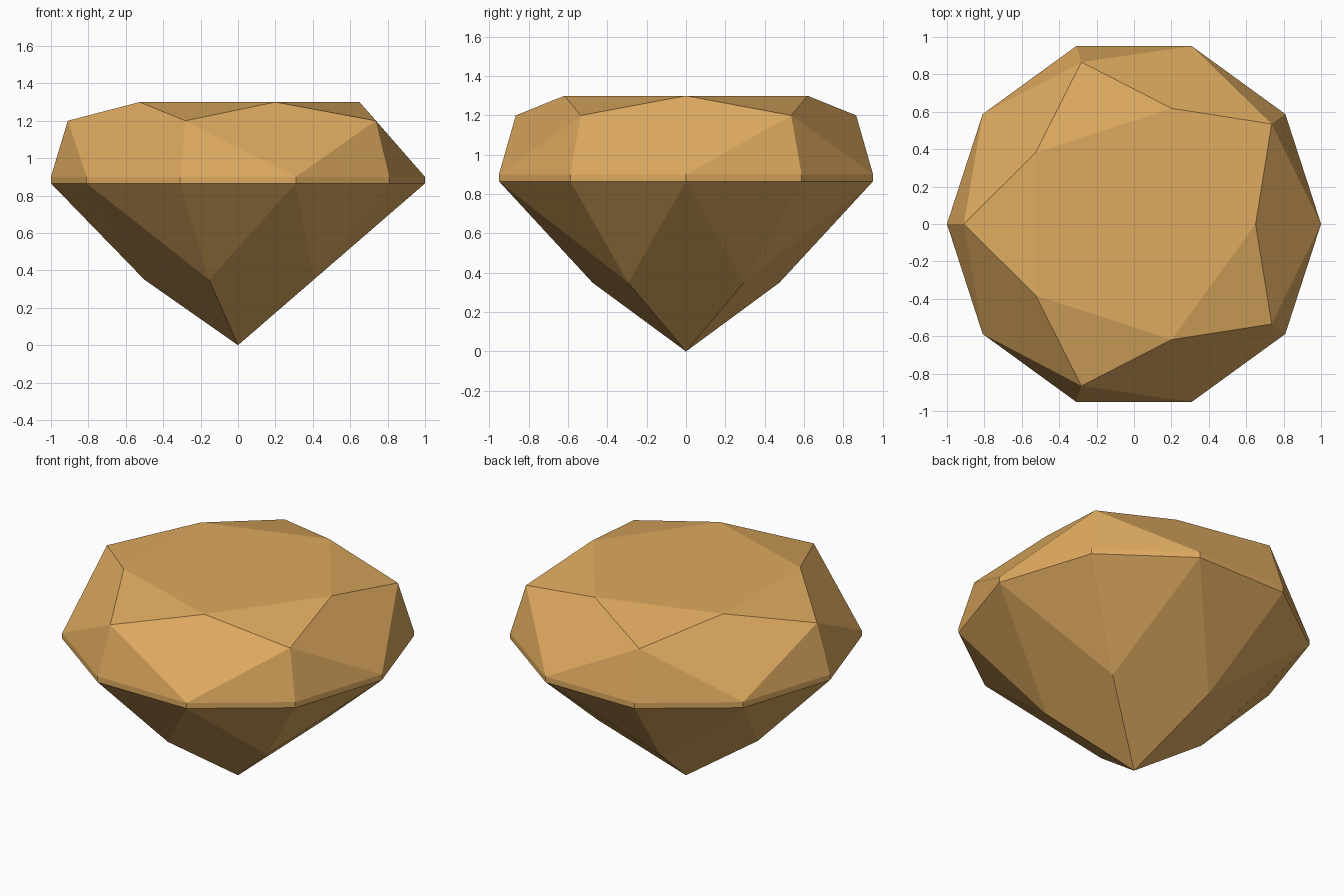
import bpy
import bmesh
from math import cos, sin, radians

cube = bpy.data.objects.get("Cube")
if cube:
    bpy.data.objects.remove(cube, do_unlink=True)

# Amber colour
amber = bpy.data.materials.new("amber")
amber.use_nodes = True
colour = (0.73, 0.40, 0.115, 1)
amber.diffuse_color = colour
amber.node_tree.nodes["Principled BSDF"].inputs["Base Color"].default_value = colour

bm = bmesh.new()
SIDES = 5


def ring(radius, z, count=SIDES, start=0):
    """Evenly spaced vertices on a circle, starting at an angle in degrees."""
    angles = [radians(start + 360 * i / count) for i in range(count)]
    return [bm.verts.new((radius * cos(a), radius * sin(a), z)) for a in angles]


# Rings from top to bottom; the shoulder and waist sit half a step round
table = ring(0.65, 1.3)
shoulder = ring(0.91, 1.2, start=36)
girdle_top = ring(1, 0.9, 2 * SIDES)
girdle_low = ring(1, 0.865, 2 * SIDES)
waist = ring(0.5, 0.35, start=36)
tip = bm.verts.new((0, 0, 0))

# Flat table on top
bm.faces.new(table)

for i in range(SIDES):
    nxt, prev = (i + 1) % SIDES, i - 1
    a, b, c = 2 * i, 2 * i + 1, (2 * i + 2) % (2 * SIDES)
    # Crown: star facet, kite facet and two girdle facets
    bm.faces.new((table[i], shoulder[i], table[nxt]))
    bm.faces.new((table[i], shoulder[prev], girdle_top[a], shoulder[i]))
    bm.faces.new((shoulder[i], girdle_top[a], girdle_top[b]))
    bm.faces.new((shoulder[i], girdle_top[b], girdle_top[c]))
    # Girdle band
    for j, k in ((a, b), (b, c)):
        bm.faces.new((girdle_top[j], girdle_low[j], girdle_low[k], girdle_top[k]))
    # Pavilion: two girdle facets and a long kite down to the tip
    bm.faces.new((waist[i], girdle_low[b], girdle_low[a]))
    bm.faces.new((waist[i], girdle_low[c], girdle_low[b]))
    bm.faces.new((tip, waist[i], girdle_low[a], waist[prev]))

bmesh.ops.recalc_face_normals(bm, faces=bm.faces[:])
mesh = bpy.data.meshes.new("cut_gem")
bm.to_mesh(mesh)
bm.free()
mesh.materials.append(amber)
gem = bpy.data.objects.new("cut_gem", mesh)
bpy.context.collection.objects.link(gem)
